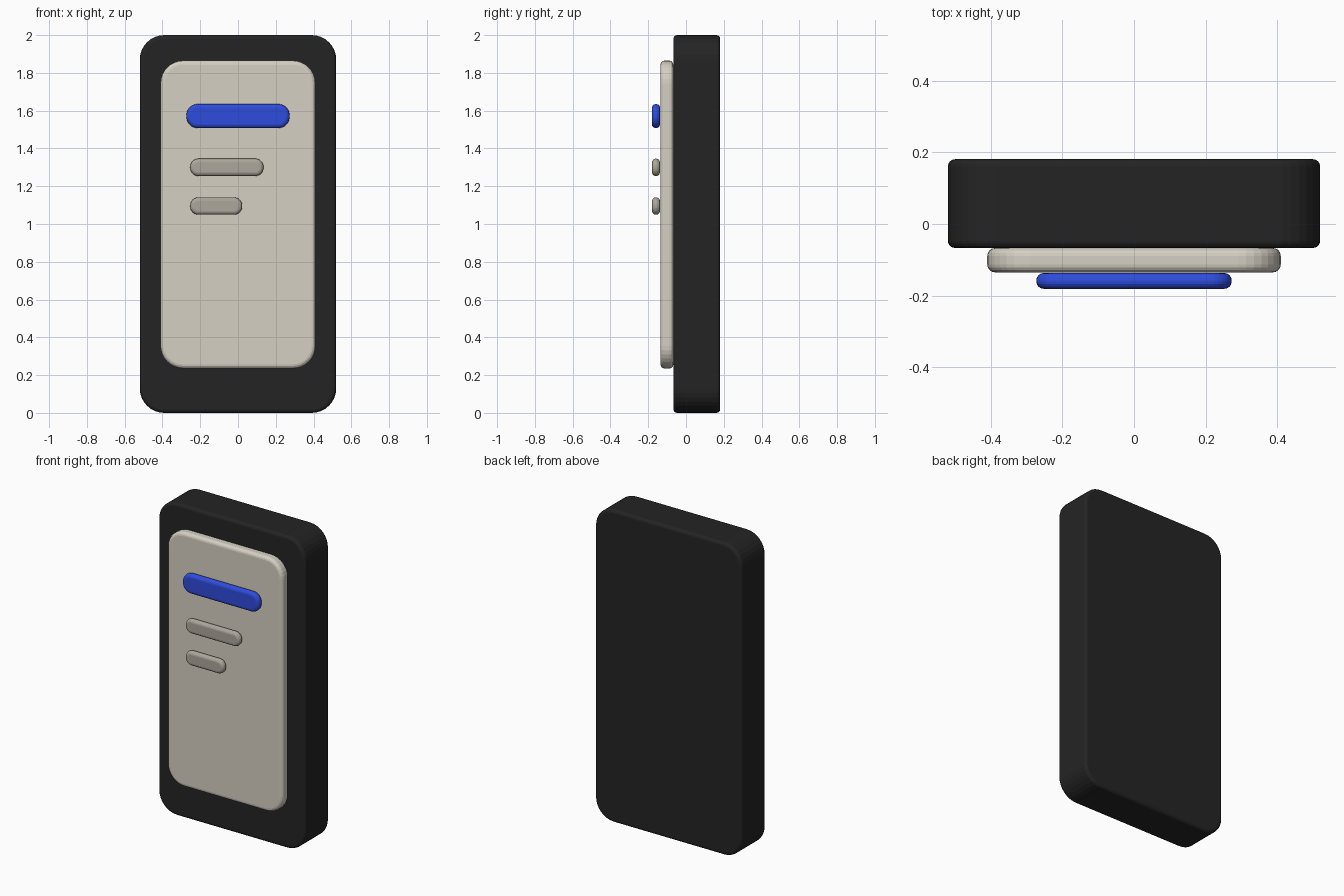
import bpy, bmesh, math

if "Cube" in bpy.data.objects:
    bpy.data.objects.remove(bpy.data.objects["Cube"])


def srgb(r, g, b):
    return tuple(((c / 255 + 0.055) / 1.055) ** 2.4 for c in (r, g, b)) + (1.0,)


def material(name, rgb):
    m = bpy.data.materials.new(name)
    m.diffuse_color = srgb(*rgb)
    m.use_nodes = True
    m.node_tree.nodes["Principled BSDF"].inputs["Base Color"].default_value = m.diffuse_color
    return m


charcoal = material("charcoal", (36, 36, 36))
beige = material("warm beige", (214, 208, 196))
blue = material("bright blue", (47, 76, 221))
taupe = material("taupe grey", (172, 167, 156))


def rounded_slab(name, x, y, z, radius, edge, mat, corner_steps=8, edge_steps=4):
    """Rounded rectangle in the xz plane, extruded along y with rounded rims."""
    bm = bmesh.new()

    # Rim profile as (inset, y) from front to back
    rim = []
    for i in range(edge_steps + 1):
        a = math.pi / 2 * i / edge_steps
        rim.append((edge * (1 - math.sin(a)), y[0] + edge * (1 - math.cos(a))))
    rim += [(inset, y[0] + y[1] - yy) for inset, yy in reversed(rim)]

    # Corner centres with their starting angle
    corners = [(x[1] - radius, z[1] - radius, 0), (x[0] + radius, z[1] - radius, 90),
               (x[0] + radius, z[0] + radius, 180), (x[1] - radius, z[0] + radius, 270)]
    rings = []
    for inset, yy in rim:
        ring = []
        for cx, cz, start in corners:
            for k in range(corner_steps + 1):
                a = math.radians(start + 90 * k / corner_steps)
                r = radius - inset
                ring.append(bm.verts.new((cx + r * math.cos(a), yy, cz + r * math.sin(a))))
        rings.append(ring)

    # Side strips and the two caps
    n = len(rings[0])
    for a, b in zip(rings, rings[1:]):
        for i in range(n):
            j = (i + 1) % n
            bm.faces.new((a[i], a[j], b[j], b[i]))
    bm.faces.new(rings[0])
    bm.faces.new(rings[-1])
    bmesh.ops.remove_doubles(bm, verts=bm.verts[:], dist=1e-5)
    bmesh.ops.recalc_face_normals(bm, faces=bm.faces[:])

    mesh = bpy.data.meshes.new(name)
    bm.to_mesh(mesh)
    bm.free()
    mesh.materials.append(mat)
    obj = bpy.data.objects.new(name, mesh)
    bpy.context.collection.objects.link(obj)
    return obj


# Dark casing
rounded_slab("casing", (-0.52, 0.52), (-0.067, 0.181), (0, 2), 0.13, 0.02, charcoal)
# Pale raised front panel
rounded_slab("front_panel", (-0.41, 0.41), (-0.135, -0.067), (0.235, 1.865), 0.12, 0.022, beige)
# Blue heading bar
rounded_slab("heading_bar", (-0.273, 0.273), (-0.181, -0.137), (1.508, 1.635), 0.06, 0.021, blue)
# Two short lines below the heading
for name, right, mid in (("upper_line", 0.135, 1.30), ("lower_line", 0.022, 1.095)):
    rounded_slab(name, (-0.253, right), (-0.18, -0.138), (mid - 0.046, mid + 0.046),
                 0.044, 0.02, taupe)
